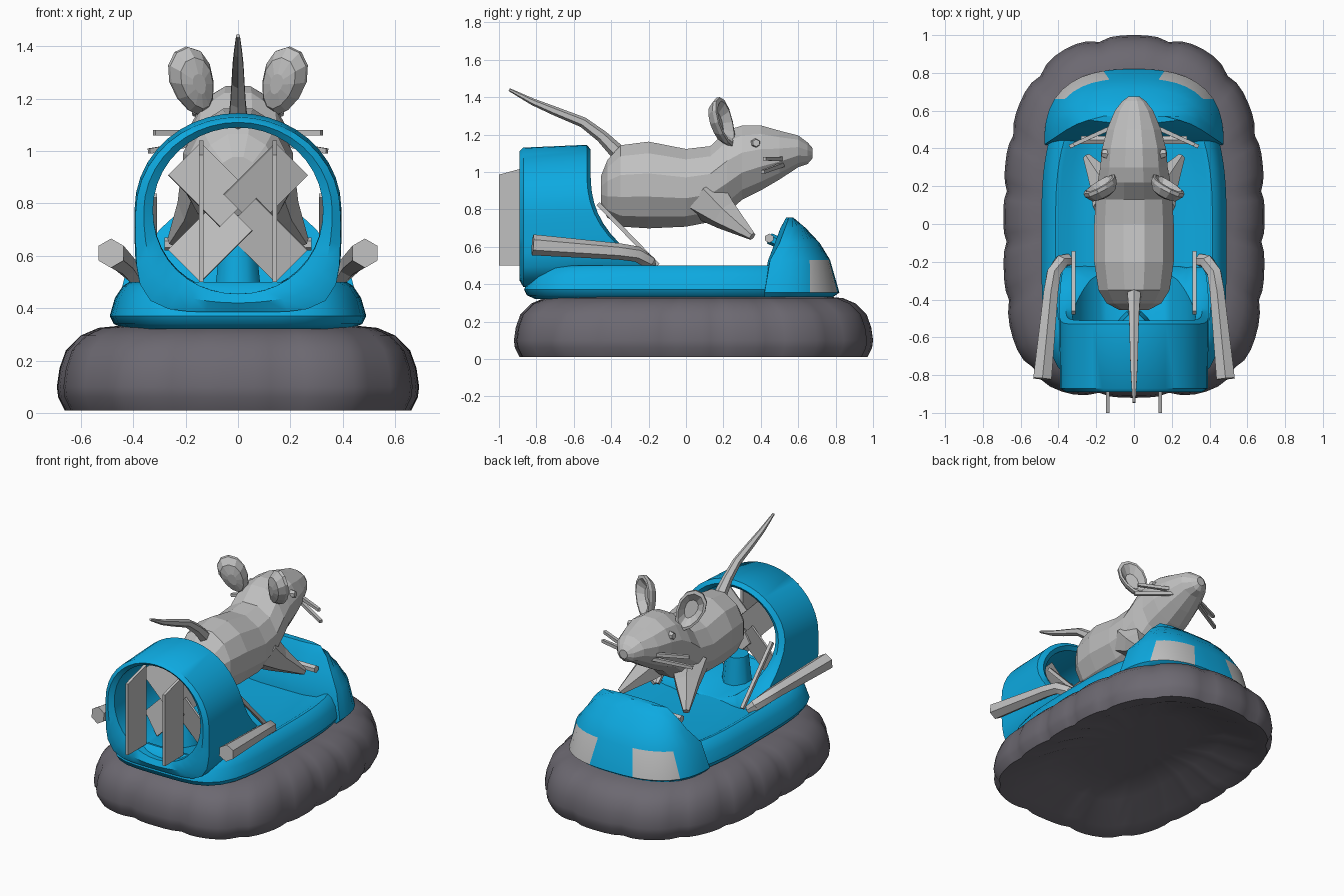
import bpy, bmesh
from math import sin, cos, pi, radians, atan2, degrees
from mathutils import Vector, Matrix

default_cube = bpy.data.objects.get("Cube")
if default_cube:
    bpy.data.objects.remove(default_cube, do_unlink=True)


def make_material(name, rgb):
    material = bpy.data.materials.new(name)
    material.use_nodes = True
    color = (*rgb, 1)
    material.diffuse_color = color
    shader = next(n for n in material.node_tree.nodes if n.type == 'BSDF_PRINCIPLED')
    shader.inputs["Base Color"].default_value = color
    return material


BLUE = make_material("bright blue", (0.004, 0.4, 0.75))
GREY = make_material("light grey", (0.53, 0.53, 0.53))
RUBBER = make_material("dark rubber", (0.15, 0.14, 0.165))


def loft(name, rings, material, caps=True, loop=False, smooth=None):
    """Bridge equal rings of points into one mesh object."""
    bm = bmesh.new()
    rows = [[bm.verts.new(p) for p in ring] for ring in rings]
    count = len(rows[0])
    pairs = list(zip(rows, rows[1:]))
    if loop:
        pairs.append((rows[-1], rows[0]))
    for low, high in pairs:
        for i in range(count):
            j = (i + 1) % count
            bm.faces.new((low[i], low[j], high[j], high[i]))
    if caps and not loop:
        bm.faces.new(rows[0])
        bm.faces.new(rows[-1])
    bmesh.ops.recalc_face_normals(bm, faces=bm.faces)
    mesh = bpy.data.meshes.new(name)
    bm.to_mesh(mesh)
    bm.free()
    mesh.materials.append(material)
    obj = bpy.data.objects.new(name, mesh)
    bpy.context.collection.objects.link(obj)
    if smooth:
        bpy.ops.object.select_all(action='DESELECT')
        obj.select_set(True)
        bpy.context.view_layer.objects.active = obj
        bpy.ops.object.shade_smooth_by_angle(angle=radians(smooth))
    return obj


def tube(name, points, radii, material, sides=6, smooth=None):
    """Tapered tube along a path."""
    points = [Vector(p) for p in points]
    rings = []
    for i, (p, r) in enumerate(zip(points, radii)):
        along = points[min(i + 1, len(points) - 1)] - points[max(i - 1, 0)]
        turn = along.to_track_quat('Z', 'Y')
        angles = [2 * pi * (k + 0.5) / sides for k in range(sides)]
        rings.append([p + turn @ Vector((r * cos(a), r * sin(a), 0)) for a in angles])
    return loft(name, rings, material, smooth=smooth)


def rounded(a, b_front, b_back, n_front, n_back, steps, lobe=0):
    """Squarish oval in polar form, with optional pinched lobes."""
    points = []
    for k in range(steps):
        t = 2 * pi * k / steps
        b, n = (b_front, n_front) if sin(t) >= 0 else (b_back, n_back)
        r = (abs(cos(t) / a) ** n + abs(sin(t) / b) ** n) ** (-1 / n)
        r *= 1 - lobe * (1 - abs(cos(8 * t))) ** 2
        points.append((r * cos(t), r * sin(t)))
    return points


def plate(name, size, matrix, material):
    rings = [[matrix @ Vector((x * size[0] / 2, y * size[1] / 2, z * size[2] / 2))
              for x, y in ((-1, -1), (1, -1), (1, 1), (-1, 1))] for z in (-1, 1)]
    return loft(name, rings, material)


# Inflated skirt with a hollow underside
skirt = [(.5, .15), (.3, .11), (.13, .03), (.03, .01), (.005, .06), (0, .1),
         (.01, .17), (.035, .24), (.09, .295), (.16, .325), (.26, .335)]
rings = []
for inset, z in skirt:
    oval = rounded(.692 - inset, .96 - inset, .96 - inset, 2.6, 3.6, 96, 0.025)
    rings.append([(x, y + .04, z) for x, y in oval])
loft("skirt", rings, RUBBER, smooth=50)

# Hull with a sunken cockpit floor
hull = [(.06, .32), (.015, .34), (0, .37), (.02, .44), (.05, .485), (.075, .5),
        (.1, .495), (.15, .465), (.24, .455)]
rings = []
for inset, z in hull:
    oval = rounded(.49 - inset, .795 - inset, .865 - inset, 2.7, 4.3, 64)
    rings.append([(x, y, z) for x, y in oval])
loft("hull", rings, BLUE, smooth=40)

# Raised nose cowl: height, half width, middle, front, back
cowl = [(.33, .45, .42, .785, .41), (.355, .475, .42, .82, .4), (.53, .43, .45, .77, .44),
        (.62, .355, .5, .715, .475), (.7, .3, .53, .64, .505), (.755, .24, .55, .575, .535)]
rings = []
for z, half, mid, front, back in cowl:
    oval = rounded(half, front - mid, mid - back, 2.6, 5, 48)
    rings.append([(x, y + mid, z) for x, y in oval])
nose = loft("nose_cowl", rings, BLUE, smooth=40)
nose.data.materials.append(GREY)
for face in nose.data.polygons:
    c = face.center
    angle = degrees(atan2(c.y - .435, abs(c.x)))
    if .36 < c.z < .52 and 30 < angle < 67.5 and len(face.vertices) == 4:
        face.material_index = 1

# Fan duct: each slice runs round the wall thickness, the front edge sweeps down to the deck
outer = rounded(.395, .365, .38, 2, 5, 40)
inner = rounded(.325, .315, .32, 2, 2.1, 40)


def front_edge(z):
    return -.51 + .3 * max(0, (1 - z) / .5) ** 2.5


rings = []
for (ox, oz), (ix, iz) in zip(outer, inner):
    oz, iz = oz + .78, iz + .78
    oy, iy = min(front_edge(oz), -.2), min(front_edge(iz), -.25)
    mx, mz = (ox + ix) / 2, (oz + iz) / 2
    rings.append([(ox * .99, -.87, oz - .015), (ox, oy - .02, oz), (mx, (oy + iy) / 2, mz),
                  (ix, iy - .02, iz), (ix, -.87, iz - .005), (mx, -.89, mz - .01)])
loft("fan_duct", rings, BLUE, loop=True, smooth=45)

# Motor post and crossed fan blades
tube("motor_post", [(0, -.55, .42), (0, -.55, .64)], (.1, .075), BLUE, 8, smooth=50)
for turn in (45, 135, 225, 315):
    place = (Matrix.Translation((0, -.64, .765)) @ Matrix.Rotation(radians(turn), 4, 'Y')
             @ Matrix.Translation((0, 0, .15)) @ Matrix.Rotation(radians(15), 4, 'Z'))
    plate("fan_blade", (.18, .012, .28), place, GREY)

# Mouse body, lofted rump to nose: y, centre height, half width, half height
body = [(-.455, .9, .08, .08), (-.42, .91, .15, .16), (-.35, .925, .195, .225),
        (-.2, .93, .218, .24), (0, .915, .218, .215), (.13, .935, .21, .21),
        (.22, 1, .2, .23), (.3, 1.05, .185, .205), (.4, 1.075, .175, .18),
        (.5, 1.09, .148, .135), (.6, 1.11, .105, .088), (.65, 1.1, .065, .06),
        (.675, 1.1, .03, .03)]
angles = [2 * pi * (k + .5) / 12 for k in range(12)]
rings = [[(w * cos(a), y, z + h * sin(a)) for a in angles] for y, z, w, h in body]
loft("mouse_body", rings, GREY)

# Tail
tube("mouse_tail", [(0, -.34, 1.08), (0, -.45, 1.19), (0, -.55, 1.265), (0, -.7, 1.325),
                    (0, -.82, 1.375), (0, -.945, 1.44)],
     (.045, .033, .028, .024, .018, .008), GREY)

# Handlebar
tube("handlebar", [(-.28, .445, .645), (.28, .445, .645)], (.025, .025), GREY)
tube("steering_column", [(0, .445, .645), (0, .54, .6)], (.03, .03), BLUE)

# Mirrored parts
ear_rings = [(.3, -.06), (.75, -.045), (1, -.005), (1, .015), (.84, .018), (.45, -.025)]
for side, s in (("left", 1), ("right", -1)):
    place = (Matrix.Translation((.172 * s, .2, 1.265))
             @ Matrix.Rotation(radians(-22 * s), 4, 'Z')
             @ Matrix.Rotation(radians(24 * s), 4, 'Y')
             @ Matrix.Rotation(radians(10), 4, 'X'))
    rings = [[place @ Vector((k * .085 * cos(a) * (1 + .2 * sin(a)), depth, k * .14 * sin(a)))
              for a in angles] for k, depth in ear_rings]
    loft(side + "_ear", rings, GREY)
    tube(side + "_eye", [(.13 * s, .37, 1.15), (.172 * s, .375, 1.155)], (.032, .02), GREY)
    for drop, tip in ((0, (.32 * s, .42, 1.07)), (.03, (.34 * s, .41, 1.0))):
        tube(side + "_whisker", [(.1 * s, .52, 1.07 - drop), tip], (.016, .014), GREY, 4)
    tube(side + "_arm", [(.1 * s, .11, .86), (.155 * s, .21, .77), (.25 * s, .355, .655)],
         (.13, .085, .022), GREY)
    tube(side + "_exhaust", [(.35 * s, -.19, .48), (.385 * s, -.2, .52), (.425 * s, -.26, .56),
                             (.44 * s, -.36, .575), (.485 * s, -.82, .61)],
         (.035, .04, .042, .044, .056), GREY, 6, smooth=30)
    tube(side + "_strut", [(.32 * s, -.47, .83), (.32 * s, -.15, .5)], (.016, .016), GREY, 4)
    # Rudder with a sloping top edge
    outline = [(-1, .5), (-.8, .5), (-.8, 1.04), (-1, .985)]
    loft(side + "_rudder", [[(.14 * s + dx, y, z) for y, z in outline] for dx in (-.009, .009)],
         GREY)
